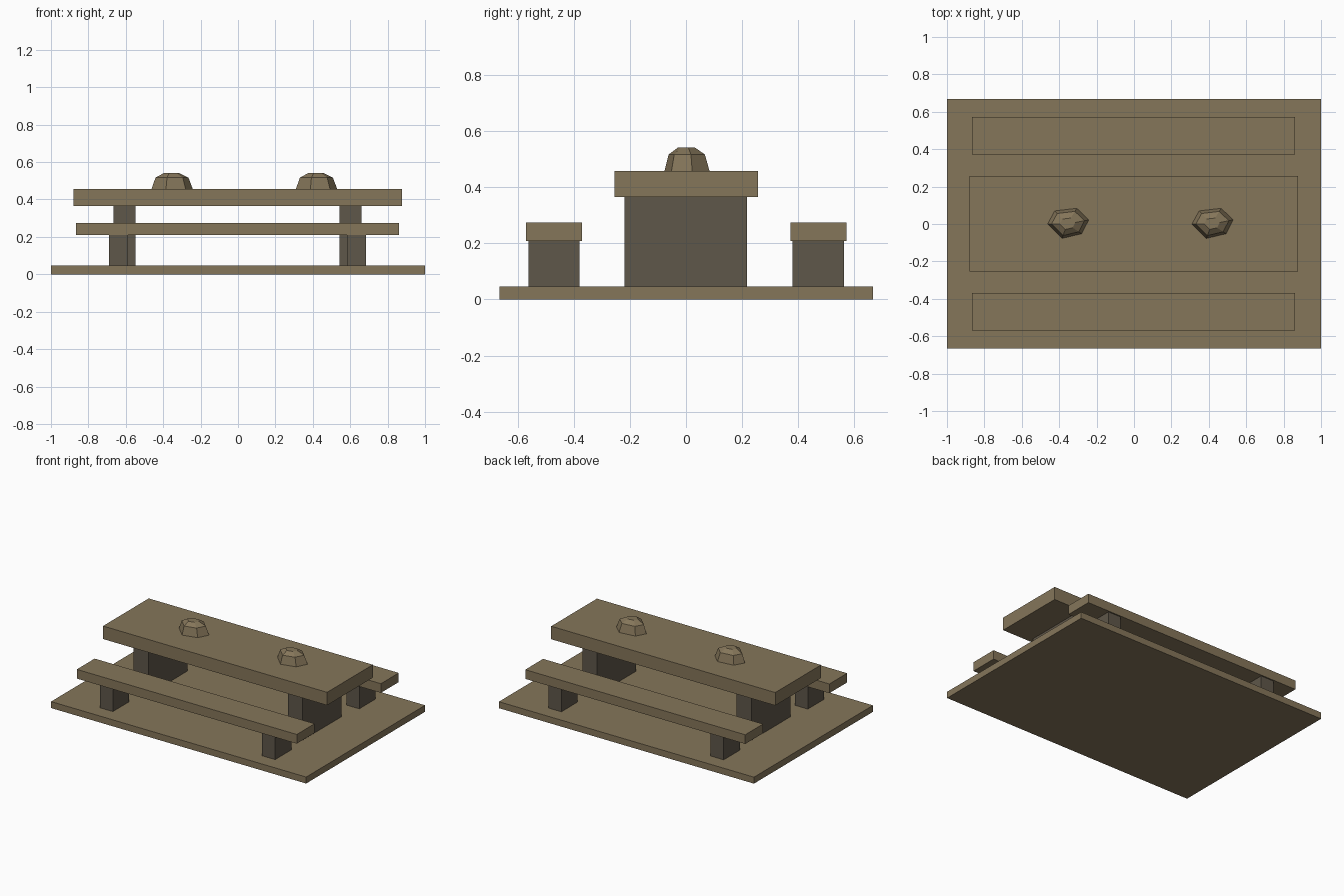
import bpy
import bmesh

old = bpy.data.objects.get("Cube")
if old:
    bpy.data.objects.remove(old, do_unlink=True)


def material(name, rgb):
    m = bpy.data.materials.new(name)
    m.use_nodes = True
    m.diffuse_color = (*rgb, 1)
    m.node_tree.nodes["Principled BSDF"].inputs["Base Color"].default_value = (*rgb, 1)
    return m


wood = material("tan_wood", (0.235, 0.181, 0.102))
dark = material("dark_grey_brown", (0.114, 0.095, 0.068))


def finish(name, bm, mat):
    bmesh.ops.recalc_face_normals(bm, faces=bm.faces)
    mesh = bpy.data.meshes.new(name)
    bm.to_mesh(mesh)
    bm.free()
    mesh.materials.append(mat)
    obj = bpy.data.objects.new(name, mesh)
    bpy.context.scene.collection.objects.link(obj)
    return obj


def box(name, x, y, z, mat):
    """Box from (min, max) ranges on each axis."""
    bm = bmesh.new()
    bmesh.ops.create_cube(bm, size=1)
    for v in bm.verts:
        v.co = [r[0] if c < 0 else r[1] for c, r in zip(v.co, (x, y, z))]
    return finish(name, bm, mat)


def rock(name, cx, cy):
    """Faceted stone: an irregular hexagon stacked in three shrinking rings."""
    outline = [(-0.105, 0), (-0.067, 0.07), (0.051, 0.084),
               (0.115, 0.022), (0.077, -0.052), (-0.028, -0.077)]
    bm = bmesh.new()
    rings = [[bm.verts.new((cx + x * s, cy + y * s, z)) for x, y in outline]
             for s, z in ((1, 0.457), (0.8, 0.517), (0.38, 0.541))]
    n = len(outline)
    for low, high in zip(rings, rings[1:]):
        for i in range(n):
            j = (i + 1) % n
            bm.faces.new((low[i], low[j], high[j], high[i]))
    bm.faces.new(rings[0])
    bm.faces.new(rings[-1])
    return finish(name, bm, wood)


# Ground slab and table top
box("base_slab", (-1, 1), (-0.665, 0.667), (0, 0.046), wood)
box("table_top", (-0.88, 0.877), (-0.255, 0.257), (0.365, 0.457), wood)

# Bench seats with their legs
for side, y in (("front", -0.47), ("back", 0.472)):
    box(side + "_bench_seat", (-0.865, 0.86), (y - 0.1, y + 0.1), (0.209, 0.274), wood)
    for end, x in (("right", -0.639), ("left", 0.634)):
        box(f"{side}_{end}_bench_leg", (x - 0.051, x + 0.051),
            (y - 0.092, y + 0.091), (0.002, 0.209), dark)

# Broad table legs and the stones on the top
for end, x, rock_x in (("right", -0.607, -0.357), ("left", 0.602, 0.415)):
    box(end + "_table_leg", (x - 0.058, x + 0.058), (-0.219, 0.218), (0.002, 0.365), dark)
    rock(end + "_stone", rock_x, 0)
